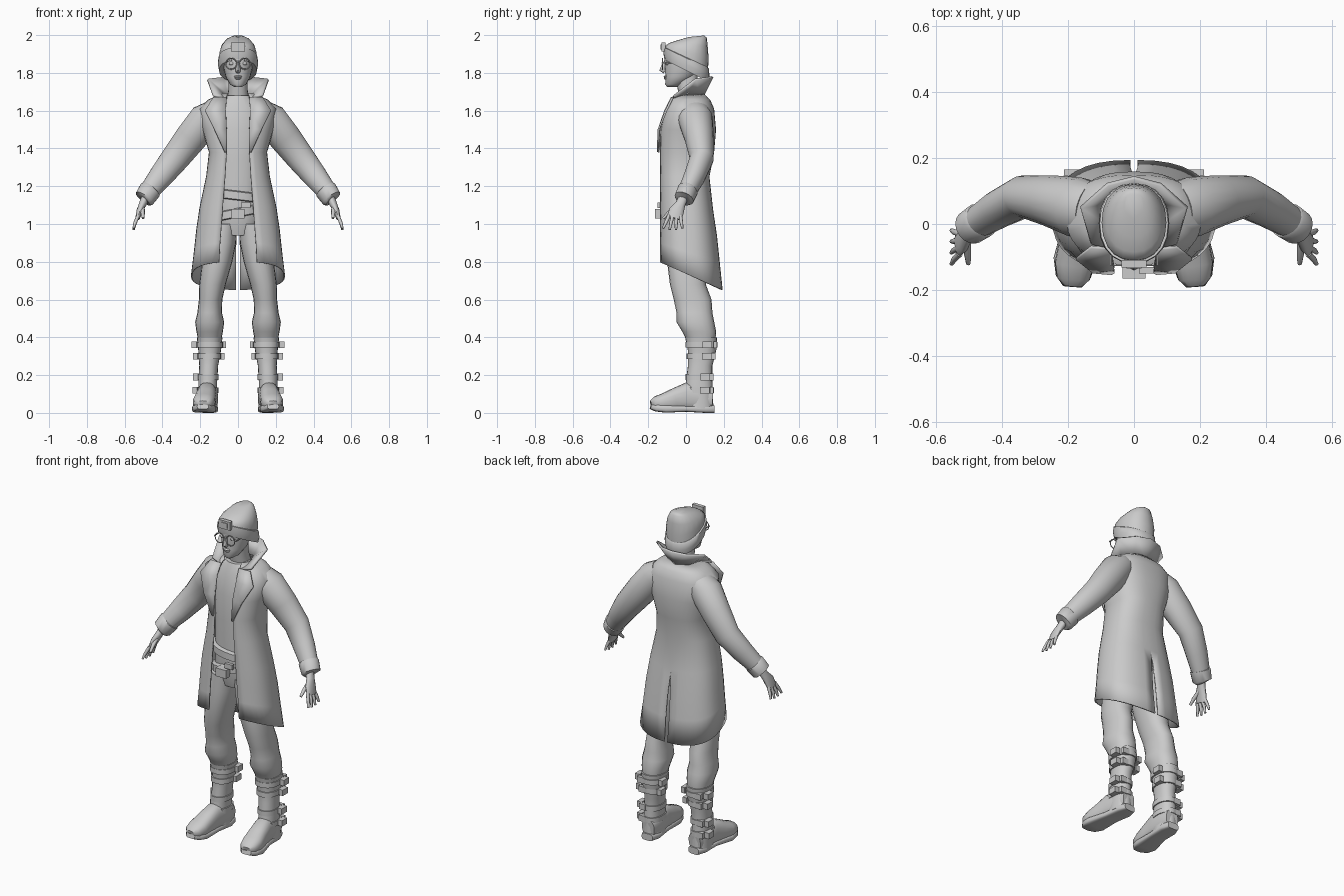
import bpy
import bmesh
import math
from mathutils import Vector

default_cube = bpy.data.objects.get("Cube")
if default_cube:
    bpy.data.objects.remove(default_cube, do_unlink=True)

# One plain clay colour for the whole figure
CLAY_VALUE = 0.6
clay = bpy.data.materials.new("plain_grey")
clay.use_nodes = True
clay_colour = (CLAY_VALUE, CLAY_VALUE, CLAY_VALUE, 1)
clay.diffuse_color = clay_colour
clay.node_tree.nodes["Principled BSDF"].inputs["Base Color"].default_value = clay_colour

AXIS_X, AXIS_Y, AXIS_Z = Vector((1, 0, 0)), Vector((0, 1, 0)), Vector((0, 0, 1))


def finish(name, bm, mirror=False, thickness=0, sharp_angle=50):
    """Turn a bmesh into a shaded object, optionally mirrored and thickened."""
    bmesh.ops.recalc_face_normals(bm, faces=bm.faces)
    mesh = bpy.data.meshes.new(name)
    bm.to_mesh(mesh)
    bm.free()
    mesh.materials.append(clay)
    for polygon in mesh.polygons:
        polygon.use_smooth = True
    mesh.set_sharp_from_angle(angle=math.radians(sharp_angle))
    obj = bpy.data.objects.new(name, mesh)
    bpy.context.scene.collection.objects.link(obj)
    if mirror:
        modifier = obj.modifiers.new("Mirror", "MIRROR")
        modifier.use_axis[0] = True
    if thickness:
        modifier = obj.modifiers.new("Solidify", "SOLIDIFY")
        modifier.thickness = thickness
        modifier.offset = 0
    return obj


def add_grid(bm, rows, closed=False, caps=False):
    """Join rows of points with quads."""
    verts = [[bm.verts.new(point) for point in row] for row in rows]
    count = len(rows[0])
    for lower, upper in zip(verts, verts[1:]):
        for i in range(count if closed else count - 1):
            j = (i + 1) % count
            bm.faces.new((lower[i], lower[j], upper[j], upper[i]))
    if caps:
        bm.faces.new(verts[0])
        bm.faces.new(verts[-1])


def signed_power(value, power):
    return math.copysign(abs(value) ** power, value)


def ring_points(centre, u, v, radius_u, radius_v, sides, power):
    points = []
    for i in range(sides):
        angle = math.tau * i / sides
        points.append(centre
                      + u * radius_u * signed_power(math.cos(angle), power)
                      + v * radius_v * signed_power(math.sin(angle), power))
    return points


def stack(name, rings, sides=20, power=0.9, lean=0, caps=True, **options):
    """Loft level rings (x, y, z, radius x, radius y, optional slope along y)."""
    rows = []
    for x, y, z, rx, ry, *slope in rings:
        v = AXIS_Y + AXIS_Z * (slope[0] if slope else 0)
        rows.append(ring_points(Vector((x, y, z)), AXIS_X + AXIS_Z * lean, v, rx, ry, sides, power))
    bm = bmesh.new()
    add_grid(bm, rows, closed=True, caps=caps)
    return finish(name, bm, **options)


def limb(bm, rings, reference, sides=14, power=1):
    """Loft rings square to a path (x, y, z, radius along reference, other radius)."""
    centres = [Vector(ring[:3]) for ring in rings]
    rows = []
    for i, ring in enumerate(rings):
        tangent = centres[min(i + 1, len(rings) - 1)] - centres[max(i - 1, 0)]
        tangent.normalize()
        u = (reference - tangent * reference.dot(tangent)).normalized()
        rows.append(ring_points(centres[i], u, tangent.cross(u), ring[3], ring[4], sides, power))
    add_grid(bm, rows, closed=True, caps=True)


def add_box(bm, centre, size):
    made = bmesh.ops.create_cube(bm, size=1)["verts"]
    bmesh.ops.scale(bm, vec=size, verts=made)
    bmesh.ops.translate(bm, vec=centre, verts=made)


def add_ball(bm, centre, size):
    made = bmesh.ops.create_uvsphere(bm, u_segments=12, v_segments=8, radius=1)["verts"]
    bmesh.ops.scale(bm, vec=size, verts=made)
    bmesh.ops.translate(bm, vec=centre, verts=made)


# Shirt, neck and hips
stack("shirt", [(0, 0, 1.13, .125, .105), (0, 0, 1.35, .125, .11), (0, 0, 1.5, .14, .105),
                (0, 0, 1.62, .12, .085), (0, 0, 1.68, .06, .06)])
stack("neck", [(0, .03, 1.64, .06, .06), (0, .01, 1.72, .05, .055), (0, 0, 1.8, .05, .06)])
stack("hips", [(0, 0, 1.2, .12, .1), (0, 0, 1.05, .13, .11), (0, .01, .94, .1, .09)])

# Two loose belts and a buckle
for name, z, lean in (("upper_belt", 1.15, -.12), ("lower_belt", 1.06, .2)):
    stack(name, [(0, 0, z - .025, .13, .115), (0, 0, z - .02, .14, .13),
                 (0, 0, z + .02, .14, .13), (0, 0, z + .025, .13, .115)], lean=lean)
bm = bmesh.new()
add_box(bm, (0, -.145, 1.055), (.07, .04, .05))
add_box(bm, (.04, -.14, 1.1), (.05, .02, .03))
finish("belt_buckle", bm)

# Trouser legs with bunched knees
stack("trouser_legs", [(.075, 0, 1, .07, .1), (.09, 0, .9, .08, .1), (.11, 0, .8, .08, .1),
                       (.135, .01, .68, .07, .095), (.145, .035, .6, .062, .1),
                       (.15, .045, .53, .065, .095), (.15, .05, .48, .077, .1),
                       (.15, .07, .43, .07, .09), (.15, .08, .38, .06, .075)], mirror=True)

# Boots: shaft, foot and sole
stack("boot_shafts", [(.16, .07, .02, .052, .075), (.16, .07, .1, .05, .073),
                      (.16, .07, .17, .05, .07), (.155, .075, .25, .05, .065),
                      (.15, .085, .33, .06, .075), (.15, .08, .4, .068, .085)], mirror=True)
bm = bmesh.new()
limb(bm, [(.155, .14, .07, .05, .04), (.157, .08, .075, .07, .052), (.165, 0, .085, .075, .052),
          (.172, -.06, .07, .06, .056), (.18, -.12, .055, .048, .06),
          (.184, -.165, .05, .036, .05), (.186, -.185, .045, .02, .03)], AXIS_Z, 20, .8)
finish("boot_feet", bm, mirror=True)
bm = bmesh.new()
limb(bm, [(.155, .15, .02, .02, .035), (.157, .1, .02, .02, .052), (.165, 0, .022, .016, .05),
          (.18, -.11, .022, .021, .064), (.184, -.16, .028, .02, .053),
          (.186, -.187, .035, .015, .03)], AXIS_Z, 20, .5)
finish("boot_soles", bm, mirror=True)

# Boot straps, each with an outer, an inner and a rear buckle
buckles = bmesh.new()
for z, x, y, rx, ry in ((.36, .15, .083, .07, .085), (.3, .152, .08, .062, .077),
                        (.19, .158, .072, .055, .074), (.12, .16, .07, .056, .078)):
    stack("boot_straps", [(x, y, z - .015, rx, ry), (x, y, z + .015, rx, ry)], mirror=True)
    add_box(buckles, (x + rx + .01, y + .03, z), (.03, .05, .035))
    add_box(buckles, (x + rx * .6, y + ry * .85, z), (.04, .02, .035))
    if z > .25:
        add_box(buckles, (x - rx - .005, y + .03, z), (.025, .05, .035))
finish("boot_buckles", buckles, mirror=True)

# Long coat: an open half shell, front edge to back seam, with a rear vent
# Levels: front z, half width, front y, back y, front opening, vent gap, hem slope
coat_levels = [(1.69, .08, -.06, .09, .055, 0, 0), (1.655, .155, -.085, .125, .065, 0, 0),
               (1.61, .2, -.11, .145, .065, 0, 0), (1.5, .185, -.135, .155, .06, 0, 0),
               (1.38, .15, -.14, .145, .06, 0, 0), (1.25, .165, -.14, .12, .068, 0, 0),
               (1.1, .2, -.14, .14, .08, 0, -.1), (1, .217, -.14, .16, .087, .008, -.2),
               (.9, .23, -.14, .175, .095, .012, -.33), (.8, .245, -.14, .19, .1, .01, -.45)]
ROUNDNESS, COAT_STEPS = .8, 16
rows = []
for z, width, front, back, opening, gap, slope in coat_levels:
    start = math.asin((opening / width) ** (1 / ROUNDNESS))
    end = math.pi - math.asin((gap / width) ** (1 / ROUNDNESS))
    row = []
    for i in range(COAT_STEPS + 1):
        angle = start + (end - start) * i / COAT_STEPS
        x = width * abs(math.sin(angle)) ** ROUNDNESS
        y = (front + back) / 2 - (back - front) / 2 * signed_power(math.cos(angle), ROUNDNESS)
        row.append((x if x > .001 else 0, y, z + slope * (y - front)))
    rows.append(row)
bm = bmesh.new()
add_grid(bm, rows)
finish("coat_body", bm, mirror=True, thickness=.008)

# Upturned collar and folded lapels
bm = bmesh.new()
add_grid(bm, [[(0, .09, 1.68), (.06, .07, 1.69), (.085, 0, 1.69), (.06, -.075, 1.66)],
              [(0, .14, 1.78), (.08, .12, 1.775), (.16, .05, 1.765), (.13, -.06, 1.68)]])
finish("coat_collar", bm, mirror=True, thickness=.012)
bm = bmesh.new()
add_grid(bm, [[(.06, -.075, 1.67), (.065, -.11, 1.6), (.06, -.135, 1.5), (.06, -.145, 1.38)],
              [(.13, -.07, 1.67), (.175, -.105, 1.6), (.125, -.145, 1.5), (.07, -.15, 1.38)]])
finish("coat_lapels", bm, mirror=True, thickness=.01)

# Sleeves and turned cuffs
bm = bmesh.new()
limb(bm, [(.13, .04, 1.59, .085, .07), (.17, .05, 1.555, .092, .09), (.25, .07, 1.455, .078, .086),
          (.335, .083, 1.345, .064, .076), (.41, .045, 1.25, .057, .065),
          (.485, -.002, 1.155, .047, .05)], AXIS_Y, 18)
finish("coat_sleeves", bm, mirror=True)
bm = bmesh.new()
limb(bm, [(.46, .013, 1.185, .045, .05), (.465, .01, 1.18, .055, .06),
          (.495, -.01, 1.135, .053, .055), (.5, -.012, 1.13, .04, .045)], AXIS_Y, 18)
finish("sleeve_cuffs", bm, mirror=True)

# Hands: palm, four spread fingers and a thumb
bm = bmesh.new()
limb(bm, [(.485, -.01, 1.15, .025, .022), (.505, -.03, 1.105, .027, .02),
          (.52, -.05, 1.07, .04, .017), (.532, -.062, 1.03, .038, .012)], AXIS_Y, 12)
for i in range(4):
    spread = i - 1.5
    tip_z = .965 + .008 * abs(spread)
    limb(bm, [(.528, -.06 + spread * .02, 1.045, .01, .01),
              (.545, -.066 + spread * .028, 1.005, .009, .009),
              (.553, -.07 + spread * .034, tip_z, .006, .006)], AXIS_Y, 8)
limb(bm, [(.508, -.045, 1.09, .014, .014), (.504, -.09, 1.06, .011, .011),
          (.502, -.12, 1.03, .007, .007)], AXIS_X, 8)
finish("hands", bm, mirror=True)

# Head and facial features
stack("head", [(0, -.075, 1.725, .02, .025), (0, -.06, 1.74, .043, .05),
               (0, -.03, 1.78, .066, .078), (0, -.015, 1.83, .077, .098),
               (0, -.01, 1.88, .083, .105), (0, 0, 1.93, .08, .1)], power=1)
bm = bmesh.new()
limb(bm, [(0, -.108, 1.862, .008, .008), (0, -.118, 1.835, .01, .014),
          (0, -.125, 1.815, .014, .016), (0, -.112, 1.805, .012, .01)], AXIS_X, 8)
add_ball(bm, (0, -.108, 1.78), (.022, .01, .006))
add_ball(bm, (0, -.107, 1.771), (.017, .01, .006))
finish("nose_and_lips", bm)
bm = bmesh.new()
add_ball(bm, (.033, -.098, 1.85), (.016, .012, .01))
finish("eyes", bm, mirror=True)

# Round spectacles with side arms
bm = bmesh.new()
LENS_STEPS = 16
rim = []
for i in range(LENS_STEPS):
    angle = math.tau * i / LENS_STEPS
    out = Vector((math.cos(angle), 0, math.sin(angle)))
    centre = Vector((.036, -.125, 1.848)) + out * .029
    rim.append(ring_points(centre, out, AXIS_Y, .003, .003, 6, 1))
add_grid(bm, rim + rim[:1], closed=True)
add_box(bm, (.004, -.126, 1.852), (.01, .005, .005))
add_box(bm, (.07, -.08, 1.853), (.005, .09, .005))
finish("spectacles", bm, mirror=True)

# Knitted hat with a tilted brim and a front plate
stack("hat_crown", [(0, 0, 1.85, .095, .115, -.5), (0, .005, 1.91, .098, .115, -.3),
                    (0, .015, 1.95, .085, .1, -.1), (0, .035, 1.98, .06, .075, .08),
                    (0, .055, 1.994, .03, .04, .1)], sharp_angle=70)
stack("hat_brim", [(0, .002, 1.815, .088, .108, -.5), (0, .002, 1.812, .1, .116, -.5),
                   (0, .002, 1.845, .107, .122, -.5), (0, .002, 1.878, .104, .12, -.48),
                   (0, .002, 1.885, .092, .11, -.45)])
bm = bmesh.new()
add_box(bm, (0, -.12, 1.937), (.075, .022, .05))
add_box(bm, (0, -.131, 1.937), (.045, .008, .028))
finish("hat_plate", bm)
